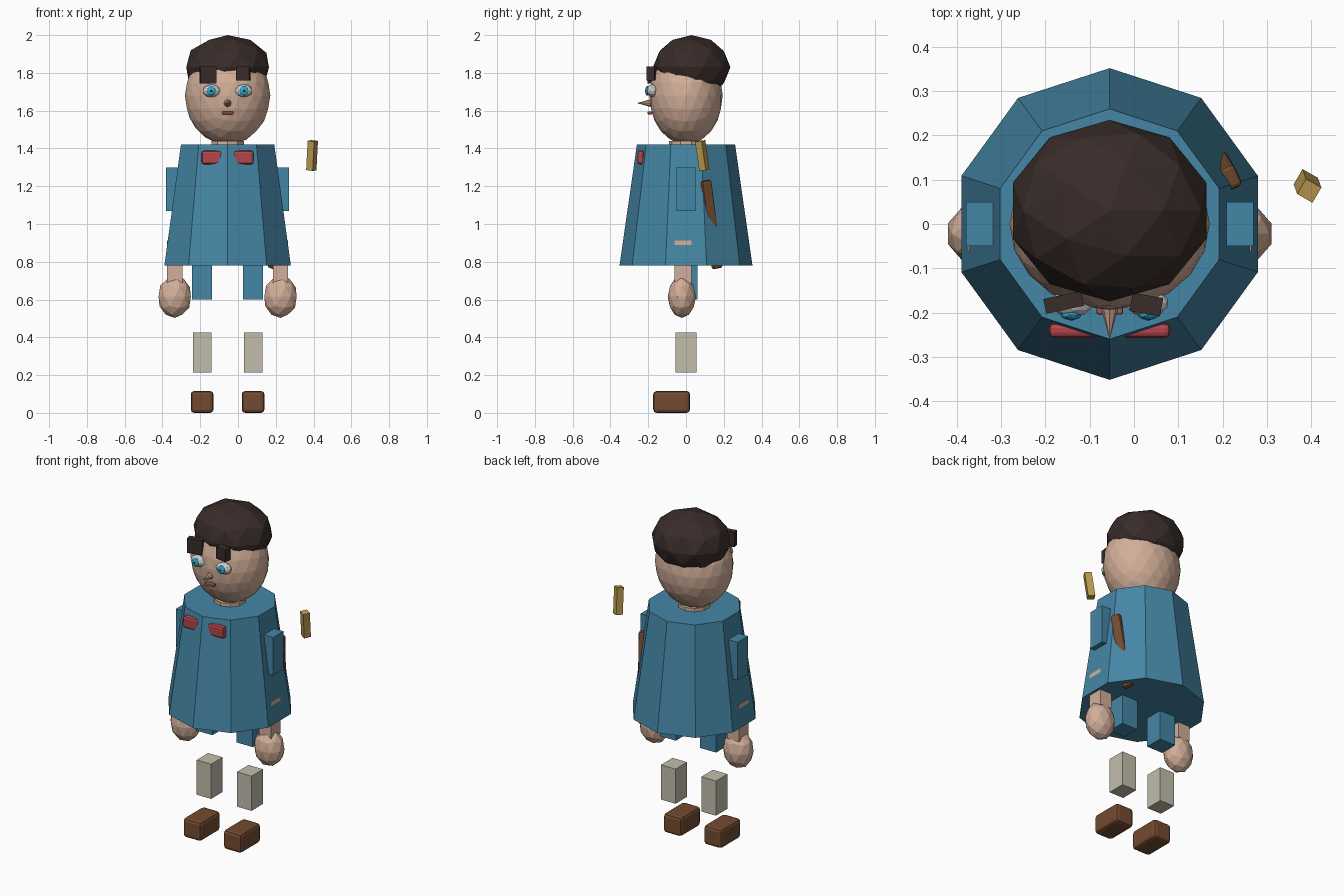
import bpy
from math import radians
from mathutils import Vector

if "Cube" in bpy.data.objects:
    bpy.data.objects.remove(bpy.data.objects["Cube"])

CX = -0.055  # body axis


def mat(name, r, g, b):
    m = bpy.data.materials.new(name)
    m.diffuse_color = (r, g, b, 1)
    m.use_nodes = True
    m.node_tree.nodes["Principled BSDF"].inputs["Base Color"].default_value = m.diffuse_color
    return m


BLUE = mat("coat_blue", 0.06, 0.24, 0.38)
SKIN = mat("skin", 0.65, 0.43, 0.32)
HAIR = mat("hair_brown", 0.04, 0.025, 0.022)
BROWN = mat("leather", 0.17, 0.07, 0.03)
RED = mat("red", 0.45, 0.06, 0.07)
GOLD = mat("gold", 0.50, 0.33, 0.08)
CREAM = mat("sock_cream", 0.54, 0.51, 0.41)
WHITE = mat("eye_white", 0.8, 0.8, 0.78)
IRIS = mat("iris_blue", 0.03, 0.40, 0.60)
DARK = mat("pupil_dark", 0.02, 0.02, 0.02)
LIP = mat("lip", 0.35, 0.10, 0.09)
NOSE = mat("nose_skin", 0.55, 0.34, 0.24)


def finish(name, material):
    o = bpy.context.object
    o.name = name
    o.data.materials.append(material)
    return o


def box(name, loc, size, material, bevel=0.0, rot=(0, 0, 0)):
    bpy.ops.mesh.primitive_cube_add(size=1, location=loc, rotation=[radians(a) for a in rot])
    o = finish(name, material)
    o.scale = size
    bpy.ops.object.transform_apply(location=False, rotation=False, scale=True)
    if bevel:
        b = o.modifiers.new("bevel", "BEVEL")
        b.width, b.segments = bevel, 2
    return o


def ball(name, loc, radii, material, sub=2):
    bpy.ops.mesh.primitive_ico_sphere_add(subdivisions=sub, radius=1, location=loc)
    o = finish(name, material)
    o.scale = radii
    return o


def cone(name, loc, r1, r2, depth, sides, material, rot=(0, 0, 0)):
    bpy.ops.mesh.primitive_cone_add(vertices=sides, radius1=r1, radius2=r2, depth=depth,
                                    location=loc, rotation=[radians(a) for a in rot])
    return finish(name, material)


# coat, neck, head and hair
cone("coat", (CX, 0, 1.10), 0.352, 0.26, 0.64, 10, BLUE)
cone("neck", (CX, 0, 1.41), 0.09, 0.09, 0.06, 10, SKIN)
ball("head", (CX, 0, 1.68), (0.226, 0.194, 0.26), SKIN, 3)
ball("hair", (CX, 0.03, 1.83), (0.23, 0.205, 0.17), HAIR, 2)

# paired parts
for side, s in (("left", -1), ("right", 1)):
    def x(d):
        return CX + s * d
    box(side + "_sleeve", (x(0.275), 0, 1.185), (0.10, 0.10, 0.23), BLUE)
    box(side + "_forearm", (x(0.28), -0.017, 0.80), (0.08, 0.09, 0.225), SKIN)
    ball(side + "_hand", (x(0.28), -0.022, 0.615), (0.09, 0.075, 0.112), SKIN)
    box(side + "_trouser", (x(0.135), 0.005, 0.72), (0.107, 0.11, 0.24), BLUE)
    box(side + "_sock", (x(0.135), 0, 0.32), (0.097, 0.11, 0.21), CREAM)
    box(side + "_shoe", (x(0.135), -0.076, 0.058), (0.12, 0.195, 0.116), BROWN, 0.018)
    box(side + "_collar_tab", (x(0.082), -0.24, 1.352), (0.11, 0.034, 0.072), RED, 0.012)
    ball(side + "_eye", (x(0.085), -0.178, 1.705), (0.048, 0.032, 0.034), WHITE)
    ball(side + "_iris", (x(0.087), -0.205, 1.705), (0.024, 0.012, 0.026), IRIS)
    ball(side + "_pupil", (x(0.087), -0.213, 1.705), (0.009, 0.006, 0.01), DARK, 1)

# face details
box("left_brow", (-0.159, -0.177, 1.79), (0.087, 0.034, 0.09), HAIR, 0, (0, 0, 12))
box("right_brow", (0.028, -0.182, 1.797), (0.07, 0.042, 0.074), HAIR, 0, (0, 0, -10))
cone("nose", (CX, -0.217, 1.64), 0.024, 0, 0.086, 8, NOSE, (90, 0, 0))
box("mouth", (CX, -0.19, 1.588), (0.06, 0.028, 0.014), LIP, 0.004)


# slanted side arm: scabbard sunk in the coat, loose grip above
def slanted(name, low, high, w, d, material, twist, bevel=0.0):
    low, high = Vector(low), Vector(high)
    o = box(name, (low + high) / 2, (w, d, (high - low).length), material, bevel)
    q = (high - low).to_track_quat("Z", "Y")
    o.rotation_mode = "QUATERNION"
    # spin about the world vertical before leaning
    from mathutils import Quaternion
    lean = Vector((0, 0, 1)).rotation_difference(high - low)
    o.rotation_quaternion = lean @ Quaternion((0, 0, 1), radians(twist))
    return o


slanted("scabbard", (0.182, 0.165, 0.765), (0.219, 0.105, 1.23), 0.036, 0.055, BROWN, 25, 0.01)
slanted("grip", (0.388, 0.097, 1.285), (0.396, 0.075, 1.44), 0.04, 0.04, GOLD, -30)
